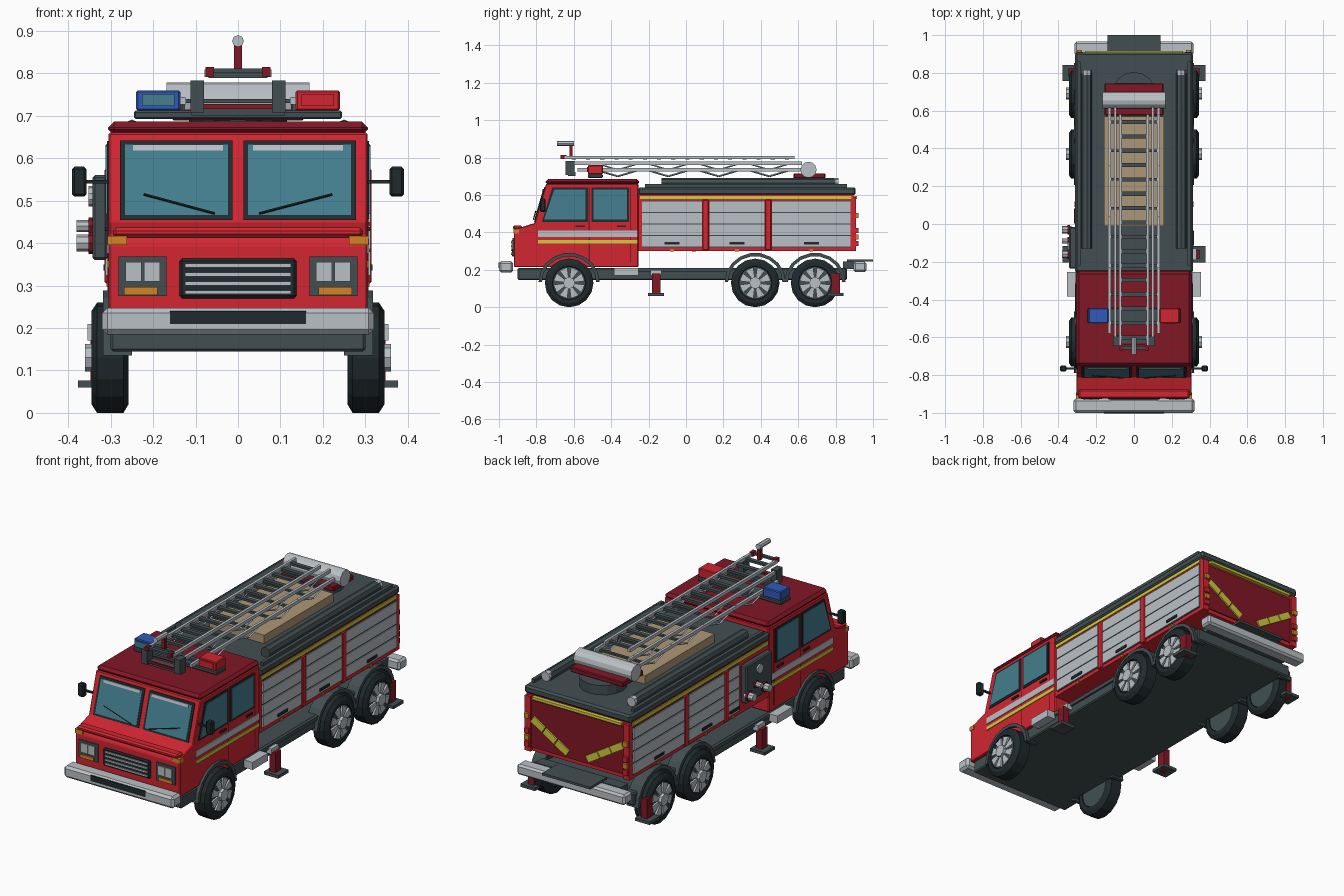
import bpy, bmesh, math
from mathutils import Vector

old = bpy.data.objects.get("Cube")
if old:
    bpy.data.objects.remove(old, do_unlink=True)


def material(name, r, g, b):
    m = bpy.data.materials.new(name)
    m.use_nodes = True
    colour = [(c / 255) ** 2.2 for c in (r, g, b)] + [1]
    m.diffuse_color = colour
    m.node_tree.nodes["Principled BSDF"].inputs["Base Color"].default_value = colour
    return m


red = material("red", 208, 42, 52)
maroon = material("dark red", 128, 29, 42)
dark = material("dark grey", 68, 80, 83)
black = material("tyre black", 37, 46, 49)
light = material("light grey", 184, 191, 196)
glass = material("teal glass", 70, 126, 142)
blue = material("blue", 52, 90, 184)
orange = material("orange", 212, 132, 40)
yellow = material("yellow", 208, 202, 62)
tan = material("tan", 172, 150, 118)


def finish(name, bm, mat, mirror=False, bevel=0):
    bmesh.ops.recalc_face_normals(bm, faces=bm.faces)
    mesh = bpy.data.meshes.new(name)
    bm.to_mesh(mesh)
    bm.free()
    mesh.materials.append(mat)
    ob = bpy.data.objects.new(name, mesh)
    bpy.context.collection.objects.link(ob)
    if bevel:
        mod = ob.modifiers.new("bevel", "BEVEL")
        mod.width, mod.segments = bevel, 1
    if mirror:
        ob.modifiers.new("mirror", "MIRROR")
    return ob


def solid(name, mat, points, vec, mirror=False, bevel=0):
    """Extrude a polygon along a vector."""
    bm = bmesh.new()
    face = bm.faces.new([bm.verts.new(p) for p in points])
    new = bmesh.ops.extrude_face_region(bm, geom=[face], use_keep_orig=True)["geom"]
    verts = [v for v in new if isinstance(v, bmesh.types.BMVert)]
    bmesh.ops.translate(bm, verts=verts, vec=vec)
    return finish(name, bm, mat, mirror, bevel)


def box(name, mat, centre, size, mirror=False, bevel=0):
    bm = bmesh.new()
    bmesh.ops.create_cube(bm, size=1)
    for v in bm.verts:
        v.co = Vector(centre) + v.co * Vector(size)
    return finish(name, bm, mat, mirror, bevel)


def rod(name, mat, a, b, r, sides=6, mirror=False):
    a, b = Vector(a), Vector(b)
    bm = bmesh.new()
    bmesh.ops.create_cone(bm, cap_ends=True, segments=sides, radius1=r, radius2=r, depth=(b - a).length)
    turn = (b - a).to_track_quat("Z", "Y")
    for v in bm.verts:
        v.co = turn @ v.co + (a + b) / 2
    return finish(name, bm, mat, mirror)


def side_profile(name, mat, pts, x0, x1, mirror=False, bevel=0):
    return solid(name, mat, [(x0, y, z) for y, z in pts], (x1 - x0, 0, 0), mirror, bevel)


# Chassis, bumpers and steps
box("chassis", dark, (0, -.02, .178), (.6, 1.76, .066), bevel=.006)
box("front_bumper", light, (0, -.962, .216), (.64, .076, .062), bevel=.012)
box("number_plate", black, (0, -.999, .225), (.32, .006, .03))
box("rear_bumper", light, (0, .93, .216), (.63, .07, .055), bevel=.01)
box("rear_step", dark, (0, .93, .25), (.28, .14, .012))
box("rear_subframe", dark, (0, .87, .225), (.5, .06, .04))
box("cab_step", light, (.33, -.32, .19), (.05, .13, .04), True)
box("chassis_rail", dark, (.29, -.02, .2), (.04, .5, .02), True)

# Wheels and arches
tyre = [(.258, .09), (.258, .11), (.27, .13), (.332, .13), (.345, .11), (.345, .09), (.33, .086)]
for label, cy in (("front", -.625), ("middle", .37), ("rear", .69)):
    bm = bmesh.new()
    rings = []
    for i in range(16):
        t = math.tau * i / 16
        rings.append([bm.verts.new((x, cy + r * math.sin(t), .13 + r * math.cos(t))) for x, r in tyre])
    for i in range(16):
        a, b = rings[i], rings[(i + 1) % 16]
        for j in range(len(tyre)):
            k = (j + 1) % len(tyre)
            bm.faces.new((a[j], a[k], b[k], b[j]))
    finish(label + "_tyre", bm, black, True)
    rod(label + "_rim", dark, (.262, cy, .13), (.335, cy, .13), .088, 16, True)
    rod(label + "_hub", light, (.33, cy, .13), (.36, cy, .13), .032, 8, True)
    for i in range(8):
        t = math.tau * (i + .5) / 8
        wedge = [(cy + r * math.cos(t + d), .13 + r * math.sin(t + d))
                 for r, d in ((.02, -.3), (.084, -.27), (.084, .27), (.02, .3))]
        side_profile(label + "_spoke", light, wedge, .333, .345, True)
    arc = [math.radians(a) for a in range(0, 181, 20)]
    outer = [(cy + .163 * math.cos(a), .135 + .156 * math.sin(a)) for a in arc]
    inner = [(cy + .145 * math.cos(a), .135 + .138 * math.sin(a)) for a in reversed(arc)]
    side_profile(label + "_arch", dark, outer + inner, .25, .318, True)

# Stabiliser legs
for y in (-.16, .8):
    box("stabiliser_leg", maroon, (.33, y, .12), (.035, .045, .12), True)
    box("stabiliser_foot", dark, (.335, y, .068), (.085, .085, .016), True)
box("stabiliser_beam", light, (0, -.16, .185), (.66, .06, .03))

# Cab
cab = [(-.92, .215), (-.92, .395), (-.905, .42), (-.81, .45), (-.748, .66), (-.255, .66), (-.255, .215)]
side_profile("cab", red, cab, -.305, .305, bevel=.004)
box("cab_roof", maroon, (0, -.5, .67), (.612, .5, .032), bevel=.014)
box("cab_lip", red, (0, -.9, .425), (.59, .05, .024), bevel=.008)


def shield(x, z, lift=0):
    return (x, -.81 + .295 * (z - .45) - lift, z)


def shield_plate(name, mat, x0, x1, z0, z1, lift):
    pts = [shield(x0, z0, lift), shield(x1, z0, lift), shield(x1, z1, lift), shield(x0, z1, lift)]
    solid(name, mat, pts, (0, -.004, 0), True)


shield_plate("windscreen_frame", black, .013, .278, .455, .642, 0)
shield_plate("windscreen", glass, .024, .266, .466, .632, .003)
shield_plate("sun_strip", light, .035, .247, .618, .632, .006)
for s, tail in ((-1, (-.055, .47)), (1, (.05, .47))):
    rod("wiper", black, shield(*tail, .012), shield(s * .222, .515, .012), .003, 4)

# Side windows, doors and stripes
for name, y0, y1, slant in (("front", -.77, -.525, .055), ("rear", -.505, -.305, 0)):
    for part, mat, m, x in (("frame", black, 0, .304), ("glass", glass, .011, .307)):
        pts = [(y0 + m, .457 + m), (y1 - m, .457 + m), (y1 - m, .64 - m), (y0 + m + slant, .64 - m)]
        side_profile(name + "_window_" + part, mat, pts, x, x + .005, True)
    box(name + "_door_handle", black, (.308, y1 - .04, .433), (.008, .05, .01), True)
    box(name + "_door_seam", maroon, (.3055, y1 + .008, .44), (.003, .006, .4), True)
box("side_stripe", light, (.306, -.525, .393), (.006, .53, .034), True)
box("side_yellow_stripe", yellow, (.306, -.525, .35), (.006, .53, .018), True)
box("mirror_arm", black, (.335, -.765, .545), (.07, .012, .008), True)
box("mirror", black, (.374, -.765, .545), (.035, .03, .07), True, .006)

# Nose: grille, headlights and indicators
box("grille", black, (0, -.922, .317), (.275, .016, .094), bevel=.006)
for i in range(4):
    box("grille_bar", light, (0, -.932, .284 + i * .021), (.25, .008, .009))
box("headlight_panel", dark, (.225, -.922, .322), (.112, .01, .094), True)
for x in (.203, .246):
    box("headlight", light, (x, -.928, .333), (.038, .008, .046), True)
box("turn_signal", orange, (.229, -.928, .287), (.078, .008, .018), True)
box("corner_marker", orange, (.284, -.908, .406), (.046, .03, .022), True)

# Equipment body with roller shutters
box("body", red, (0, .32, .455), (.61, 1.15, .31))
box("body_roof", dark, (0, .325, .62), (.624, 1.165, .042), bevel=.01)
box("body_trim", yellow, (.307, .32, .587), (.006, 1.13, .018), True)
bays = ((-.235, .085), (.125, .42), (.46, .88))
for s in (-1, 1):
    for y0, y1 in bays:
        if s < 0:
            y0 = max(y0, .0)
        mid, width = (y0 + y1) / 2, y1 - y0
        box("shutter_back", dark, (s * .305, mid, .445), (.006, width, .25))
        for i in range(4):
            box("shutter_slat", light, (s * .308, mid, .352 + i * .062), (.008, width, .056))
        box("shutter_handle", black, (s * .313, mid, .343), (.008, .08, .014))
        box("side_marker", orange, (s * .306, mid, .304), (.008, .02, .012))
for y in (.105, .44):
    box("shutter_post", red, (.308, y, .44), (.014, .034, .27), True, .004)

# Pump panel on the right side
box("pump_panel", dark, (-.325, -.125, .46), (.036, .22, .2), bevel=.006)
rod("pump_gauge", light, (-.33, -.12, .51), (-.352, -.12, .51), .024, 10)
for y, z, r in ((-.03, .4, .02), (-.16, .4, .02), (-.09, .44, .014)):
    rod("pump_outlet", light, (-.33, y, z), (-.38, y, z), r, 8)
    rod("outlet_collar", maroon, (-.34, y, z), (-.352, y, z), r + .006, 8)

# Back panel with slanted markings
box("back_panel", maroon, (0, .897, .445), (.54, .008, .25))
box("back_trim", yellow, (0, .905, .587), (.52, .02, .014))
box("back_edge", red, (.288, .9, .445), (.034, .02, .29), True)
a, b = Vector((.265, .9, .475)), Vector((.055, .9, .345))
across = Vector((-.53, 0, .85)) * .018
for i in range(3):
    p, q = a.lerp(b, i / 3 + .01), a.lerp(b, (i + 1) / 3 - .01)
    solid("back_marking", yellow, [p - across, q - across, q + across, p + across], (0, .009, 0), True)
for z, mat in ((.34, red), (.375, orange), (.41, red), (.49, orange)):
    box("tail_light", mat, (.288, .914, z), (.026, .016, .026), True)

# Roof storage
rod("hose_tube", dark, (.25, -.13, .663), (.25, .8, .663), .027, 8, True)
rod("tube_cap", light, (.25, .79, .665), (.25, .815, .665), .026, 8, True)
box("roof_rail", dark, (.292, .32, .648), (.018, 1.08, .02), True)
box("plank_stack", tan, (0, .28, .66), (.32, .58, .05))

# Turntable and ladder
rod("turntable", dark, (0, .69, .635), (0, .69, .69), .115, 16)
box("turntable_block", maroon, (0, .66, .702), (.31, .17, .026), bevel=.004)
rod("ladder_pivot", light, (-.168, .655, .735), (.168, .655, .735), .043, 12)
for name, x, z, y0, y1 in (("lower", .13, .735, -.58, .63), ("middle", .1, .77, -.62, .62), ("upper", .072, .8, -.65, .58)):
    box(name + "_ladder_rail", light, (x, (y0 + y1) / 2, z), (.014, y1 - y0, .017), True)
for i in range(16):
    y = -.6 + i * .076
    box("rung", dark, (0, y, .795), (.14, .022, .012))
    if i % 2:
        box("lower_rung", dark, (0, y, .735), (.25, .014, .01))
for i in range(8):
    y = -.5 + i * .135
    low, high = (.7, .74) if i % 2 else (.74, .7)
    rod("ladder_brace", light, (.13, y, low), (.13, y + .135, high), .005, 4, True)
    rod("ladder_strut", light, (.1, y, low + .035), (.1, y + .135, high + .035), .004, 4, True)

# Ladder tip with nozzle
box("ladder_tip_block", dark, (.096, -.62, .745), (.032, .05, .075), True)
box("ladder_rest", dark, (0, -.61, .712), (.22, .04, .022))
box("ladder_rest_bar", maroon, (0, -.635, .722), (.2, .01, .012))
box("tip_bar", dark, (0, -.655, .806), (.14, .02, .01))
box("tip_end", maroon, (.067, -.655, .804), (.02, .03, .022), True)
box("nozzle_post", maroon, (0, -.615, .84), (.018, .018, .07))
rod("nozzle", light, (0, -.69, .876), (0, -.6, .876), .014, 8)

# Roof beacons
box("beacon_base", dark, (0, -.485, .702), (.49, .08, .02), bevel=.004)
for s, mat, label in ((-1, blue, "right"), (1, red, "left")):
    box(label + "_beacon", mat, (s * .188, -.485, .736), (.104, .08, .048), bevel=.004)
    pane = glass if s < 0 else red
    box(label + "_beacon_lens", pane, (s * .188, -.527, .737), (.076, .006, .028))
